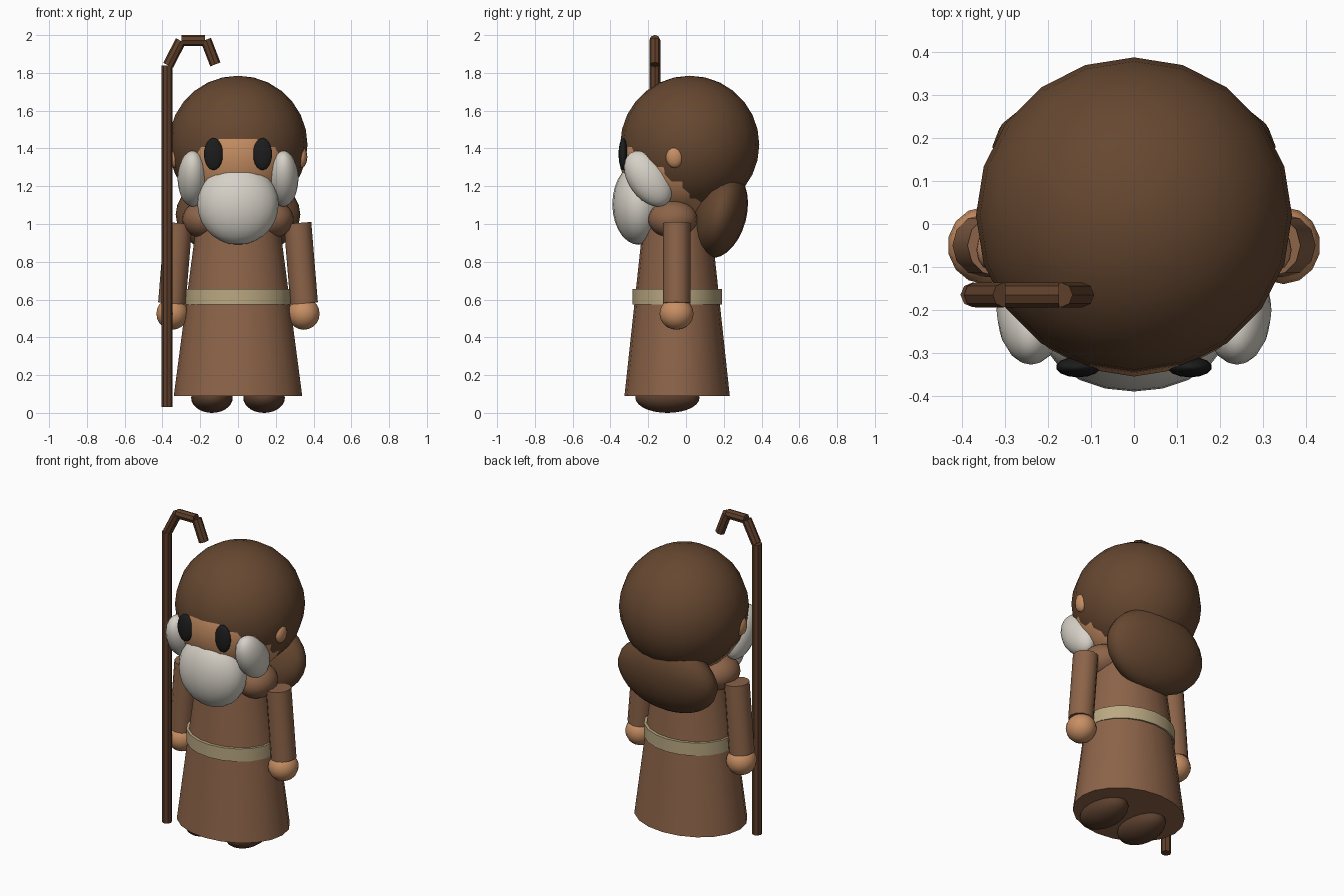
import bpy
from math import radians
from mathutils import Vector

cube = bpy.data.objects.get("Cube")
if cube:
    bpy.data.objects.remove(cube, do_unlink=True)


def material(name, srgb):
    rgb = [c / 12.92 if c < 0.04 else ((c + 0.055) / 1.055) ** 2.4 for c in srgb]
    mat = bpy.data.materials.new(name)
    mat.use_nodes = True
    mat.diffuse_color = (*rgb, 1)
    mat.node_tree.nodes["Principled BSDF"].inputs["Base Color"].default_value = (*rgb, 1)
    return mat


HAIR = material("hair brown", (0.40, 0.28, 0.19))
ROBE = material("robe brown", (0.55, 0.39, 0.285))
SKIN = material("skin", (0.78, 0.56, 0.39))
BEARD = material("beard white", (0.84, 0.82, 0.78))
BELT = material("belt tan", (0.73, 0.66, 0.51))
EYE = material("eye black", (0.11, 0.11, 0.11))
WOOD = material("staff wood", (0.37, 0.245, 0.165))
SHOE = material("shoe brown", (0.36, 0.25, 0.18))


def finish(name, mat):
    ob = bpy.context.object
    ob.name = name
    ob.data.materials.append(mat)
    bpy.ops.object.shade_smooth_by_angle(angle=radians(40))
    return ob


def ball(name, mat, loc, size, tilt=0, segments=20, rings=14):
    """Ellipsoid with half-sizes, tilted about the x axis."""
    bpy.ops.mesh.primitive_uv_sphere_add(segments=segments, ring_count=rings,
                                         location=loc, rotation=(radians(tilt), 0, 0))
    bpy.context.object.scale = size
    return finish(name, mat)


def rod(name, mat, start, end, radius, sides):
    """Cylinder between two points."""
    a, b = Vector(start), Vector(end)
    bpy.ops.mesh.primitive_cylinder_add(vertices=sides, radius=radius,
                                        depth=(b - a).length, location=(a + b) / 2)
    bpy.context.object.rotation_euler = (b - a).to_track_quat('Z', 'Y').to_euler()
    return finish(name, mat)


def cone(name, mat, low, high, bottom, top, depth_ratio):
    """Upright tapered tube with an oval section."""
    bpy.ops.mesh.primitive_cone_add(vertices=20, radius1=bottom, radius2=top,
                                    depth=high - low, location=(0, -0.047, (low + high) / 2))
    bpy.context.object.scale.y = depth_ratio
    return finish(name, mat)


# Body
cone("robe", ROBE, 0.09, 1.04, 0.34, 0.215, 0.82)
cone("belt", BELT, 0.575, 0.655, 0.279, 0.279, 0.85)

# Head and hair
ball("head", SKIN, (0, -0.02, 1.37), (0.335, 0.335, 0.335))
ball("hair_cap", HAIR, (0, 0.02, 1.42), (0.368, 0.368, 0.365), segments=20)
ball("back_hair", HAIR, (0, 0.18, 1.05), (0.33, 0.14, 0.235), tilt=-15)
ball("beard", BEARD, (0, -0.25, 1.105), (0.215, 0.14, 0.215))

# Paired parts
for side, s in (("left", 1), ("right", -1)):
    ball(side + "_shoe", SHOE, (s * 0.138, -0.098, 0.08), (0.11, 0.17, 0.08))
    ball(side + "_shoulder", ROBE, (s * 0.18, -0.07, 1.025), (0.115, 0.13, 0.1))
    rod(side + "_sleeve", ROBE, (s * 0.315, -0.05, 1.005), (s * 0.35, -0.05, 0.58), 0.073, 12)
    ball(side + "_hand", SKIN, (s * 0.348, -0.05, 0.525), (0.086, 0.09, 0.085), segments=14, rings=10)
    ball(side + "_ear", SKIN, (s * 0.335, -0.06, 1.355), (0.032, 0.047, 0.058), segments=12, rings=10)
    ball(side + "_eye", EYE, (s * 0.13, -0.333, 1.37), (0.052, 0.024, 0.085), segments=14, rings=10)
    ball(side + "_whisker", BEARD, (s * 0.24, -0.2, 1.24), (0.08, 0.105, 0.165), tilt=35, segments=16)

# Crook staff
joints = [((-0.375, 0.03), (-0.375, 1.84)), ((-0.37, 1.84), (-0.303, 1.97)),
          ((-0.3, 1.972), (-0.175, 1.972)), ((-0.17, 1.975), (-0.12, 1.845))]
for i, ((x1, z1), (x2, z2)) in enumerate(joints):
    name = "staff_shaft" if i == 0 else f"staff_hook_{i}"
    rod(name, WOOD, (x1, -0.165, z1), (x2, -0.165, z2), 0.029, 8)
